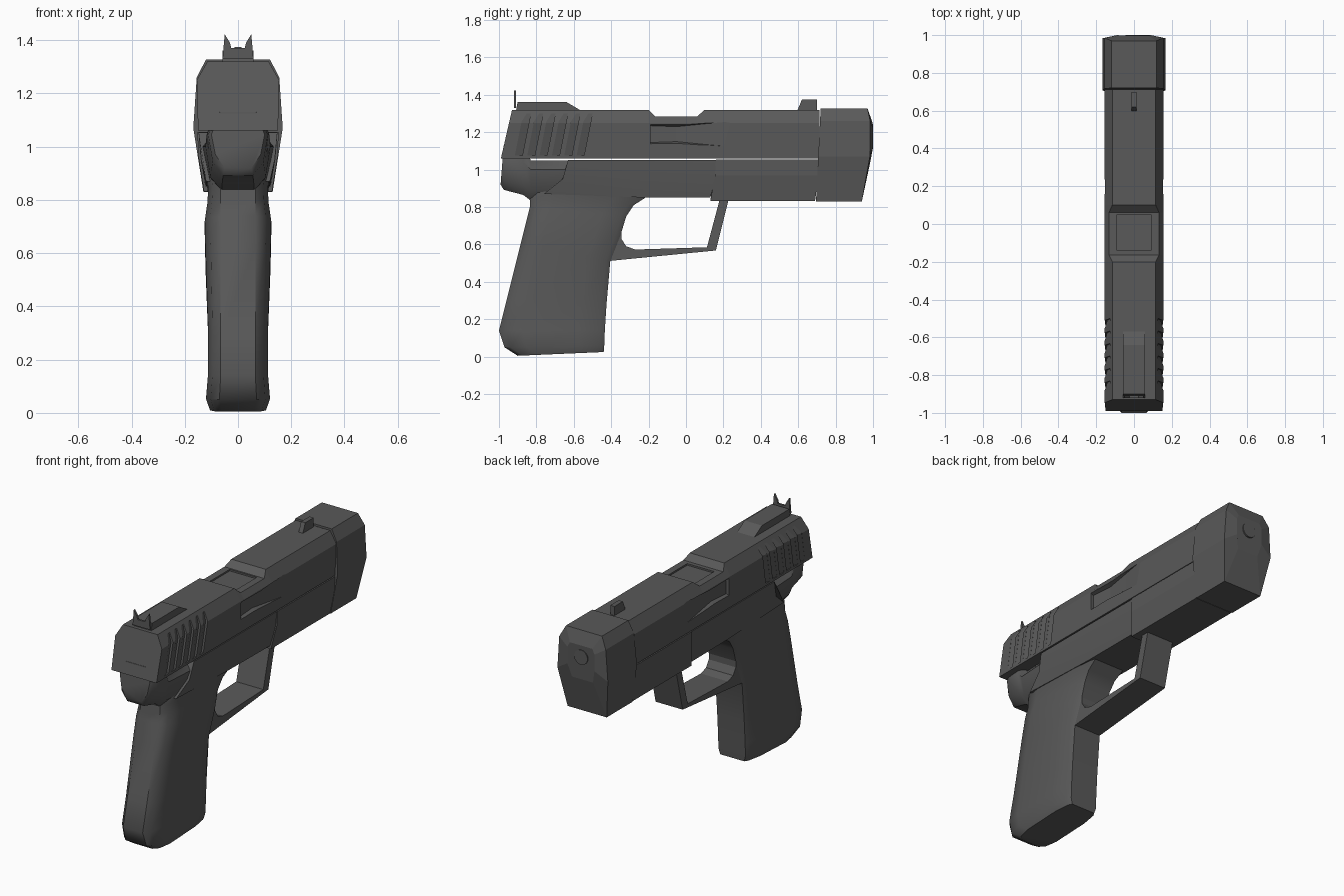
import bpy, bmesh, math
from mathutils import Vector

if "Cube" in bpy.data.objects:
    bpy.data.objects.remove(bpy.data.objects["Cube"])

gunmetal = bpy.data.materials.new("dark_grey")
gunmetal.use_nodes = True
COLOUR = (0.1, 0.1, 0.1, 1)
gunmetal.diffuse_color = COLOUR
gunmetal.node_tree.nodes["Principled BSDF"].inputs["Base Color"].default_value = COLOUR


def finish(bm, name, smooth=None):
    """Turn a bmesh into a named object with the shared material."""
    bmesh.ops.recalc_face_normals(bm, faces=bm.faces)
    mesh = bpy.data.meshes.new(name)
    bm.to_mesh(mesh)
    bm.free()
    mesh.materials.append(gunmetal)
    ob = bpy.data.objects.new(name, mesh)
    bpy.context.collection.objects.link(ob)
    if smooth:
        select(ob)
        bpy.ops.object.shade_smooth_by_angle(angle=math.radians(smooth))
    return ob


def select(ob):
    bpy.ops.object.select_all(action='DESELECT')
    ob.select_set(True)
    bpy.context.view_layer.objects.active = ob


def loft(bm, rings):
    """Skin closed rings of equal length and cap both ends."""
    loops = [[bm.verts.new(p) for p in ring] for ring in rings]
    n = len(loops[0])
    for a, b in zip(loops, loops[1:]):
        for i in range(n):
            j = (i + 1) % n
            bm.faces.new((a[i], a[j], b[j], b[i]))
    bm.faces.new(loops[0])
    bm.faces.new(loops[-1])


def mirrored(half):
    """Complete a ring from its +x half."""
    return half + [(-x, y, z) for x, y, z in reversed(half)]


def half_loft(name, halves, smooth=None):
    bm = bmesh.new()
    loft(bm, [mirrored(h) for h in halves])
    return finish(bm, name, smooth)


def slab(name, profile, width):
    """Extrude a side profile of (y, z) points across x."""
    bm = bmesh.new()
    loft(bm, [[(x, y, z) for y, z in profile] for x in (-width, width)])
    return finish(bm, name)


def cut(ob, cutter):
    mod = ob.modifiers.new("cut", 'BOOLEAN')
    mod.operation, mod.solver, mod.object = 'DIFFERENCE', 'EXACT', cutter
    select(ob)
    bpy.ops.object.modifier_apply(modifier=mod.name)
    bpy.data.objects.remove(cutter)


# Slide, with a raked rear and a dip around the chamber
def slide_ring(y, top, rake=0.0):
    shoulder = 0.115 + (1.32 - top) * 0.5
    return [(x, y - rake * (1.32 - z), z)
            for x, z in ((shoulder, top), (0.155, 1.25), (0.15, 1.06))]


slide = half_loft("slide", [
    slide_ring(-0.93, 1.32, 0.23), slide_ring(-0.2, 1.32), slide_ring(-0.165, 1.285),
    slide_ring(0.06, 1.285), slide_ring(0.1, 1.32), slide_ring(0.713, 1.32)])

# Scalloped side recesses, fading out towards the muzzle
bm = bmesh.new()
for s in (-1, 1):
    loft(bm, [[(s * inner, y, 1.12 + r), (s * inner, y, 1.26 - r),
               (s * 0.2, y, 1.26), (s * 0.2, y, 1.12)]
              for y, inner, r in ((-0.19, 0.135, 0.025), (-0.05, 0.13, 0.03),
                                  (0.1, 0.142, 0.015), (0.27, 0.158, 0.0))])
cut(slide, finish(bm, "recess_cutter"))

# Saw-tooth grip serrations on both sides of the slide
bm = bmesh.new()
for s in (-1, 1):
    for i in range(6):
        y = -0.915 + i * 0.066
        loft(bm, [[(s * (0.15 - over), y + rake, z), (s * (0.138 - over), y + 0.04 + rake, z),
                   (s * 0.2, y + 0.04 + rake, z), (s * 0.2, y + rake, z)]
                  for z, rake, over in ((1.075, 0, 0), (1.25, 0.035, -0.004), (1.3, 0.045, 0.018))])
cut(slide, finish(bm, "serration_cutter"))

# Sunken chamber panel
bm = bmesh.new()
loft(bm, [[(-0.09, -0.14, z), (0.09, -0.14, z), (0.09, 0.05, z), (-0.09, 0.05, z)]
          for z in (1.275, 1.4)])
cut(slide, finish(bm, "panel_cutter"))

# Sights
slab("rear_sight_base", [(-0.91, 1.31), (-0.9, 1.362), (-0.64, 1.362), (-0.56, 1.315)], 0.058)
bm = bmesh.new()
notch = [(0.058, 1.33), (0.055, 1.365), (0.05, 1.422), (0.03, 1.39), (0.025, 1.37)]
loft(bm, [mirrored([(x, y, z) for x, z in notch]) for y in (-0.92, -0.908)])
finish(bm, "rear_sight_notch")
slab("front_sight", [(0.595, 1.315), (0.62, 1.375), (0.7, 1.375), (0.7, 1.315)], 0.014)

# Muzzle block, raked at the back and domed at the front
section = [(0.12, 1.328), (0.155, 1.26), (0.168, 1.07), (0.13, 0.83)]
front_y = [0.97, 0.985, 0.983, 0.94]
half_loft("muzzle_block", [
    [(x, 0.72 - (1.328 - z) * 0.05, z) for x, z in section],
    [(x, y, z) for (x, z), y in zip(section, front_y)],
    [(0.075, 0.998, 1.25), (0.09, 1.0, 1.22), (0.09, 1.0, 1.12), (0.07, 0.985, 1.04)]])

# Round muzzle plug
bm = bmesh.new()
loft(bm, [[(0.045 * math.cos(a), y, 1.18 + 0.045 * math.sin(a))
           for a in (i * math.tau / 16 for i in range(16))] for y in (0.98, 1.001)])
finish(bm, "muzzle_plug")

# Front frame below the slide
cover = [(0.152, 1.055), (0.15, 0.97), (0.128, 0.832)]
half_loft("front_frame", [
    [(x, y, z) for (x, z), y in zip(cover, (0.16, 0.155, 0.13))],
    [(x, y, z) for (x, z), y in zip(cover, (0.712, 0.708, 0.69))]])

# Middle frame
half_loft("middle_frame", [
    [(0.148, -0.63, 1.053), (0.138, -0.66, 0.95), (0.12, -0.76, 0.87)],
    [(0.148, -0.25, 1.053), (0.139, -0.25, 0.95), (0.12, -0.25, 0.852)],
    [(0.148, 0.16, 1.053), (0.14, 0.155, 0.95), (0.122, 0.13, 0.85)]], 25)


# Rounded tang at the rear of the frame
def tang_ring(y, top, bottom, wide, lean=0.0):
    mid = 1.045 if top > 1.1 else 1.0
    half = [(wide * 0.68, top), (wide, mid), (wide * 0.85, bottom + 0.05), (wide * 0.5, bottom)]
    return [(x, y + lean * (z - 1.0), z) for x, z in half]


half_loft("tang", [
    tang_ring(-0.985, 1.13, 0.92, 0.1, 0.08), tang_ring(-0.965, 1.14, 0.892, 0.112, 0.08),
    tang_ring(-0.87, 1.14, 0.865, 0.118), tang_ring(-0.83, 1.05, 0.835, 0.122),
    tang_ring(-0.6, 1.05, 0.835, 0.136)], 40)


# Grip: each station gives back (y, z), front (y, z) and half widths
def grip_ring(yb, zb, yf, zf, wide, back, front):
    def at(x, t):
        return (x, yb + (yf - yb) * t, zb + (zf - zb) * t)
    return [at(back, 0), at(back + (wide - back) * 0.65, 0.06), at(wide, 0.22),
            at(wide, 0.75), at((wide + front) / 2, 0.95), at(front, 1)]


half_loft("grip", [grip_ring(*s) for s in (
    (-0.90, 0.005, -0.44, 0.025, 0.105, 0.06, 0.08),
    (-0.97, 0.05, -0.437, 0.06, 0.12, 0.07, 0.09),
    (-1.0, 0.14, -0.434, 0.14, 0.113, 0.065, 0.09),
    (-0.96, 0.30, -0.425, 0.28, 0.112, 0.065, 0.09),
    (-0.88, 0.62, -0.405, 0.51, 0.122, 0.065, 0.09),
    (-0.85, 0.74, -0.35, 0.65, 0.125, 0.065, 0.09),
    (-0.835, 0.80, -0.32, 0.75, 0.115, 0.065, 0.09),
    (-0.835, 0.85, -0.28, 0.81, 0.112, 0.065, 0.095),
    (-0.82, 0.90, -0.22, 0.848, 0.118, 0.07, 0.1),
    (-0.78, 0.95, -0.18, 0.90, 0.125, 0.08, 0.11))], 40)

# Trigger guard
slab("trigger_guard", [
    (-0.43, 0.51), (0.16, 0.568), (0.228, 0.84), (0.18, 0.84), (0.112, 0.585),
    (-0.27, 0.573), (-0.32, 0.59), (-0.345, 0.63), (-0.345, 0.68), (-0.43, 0.68)], 0.09)
